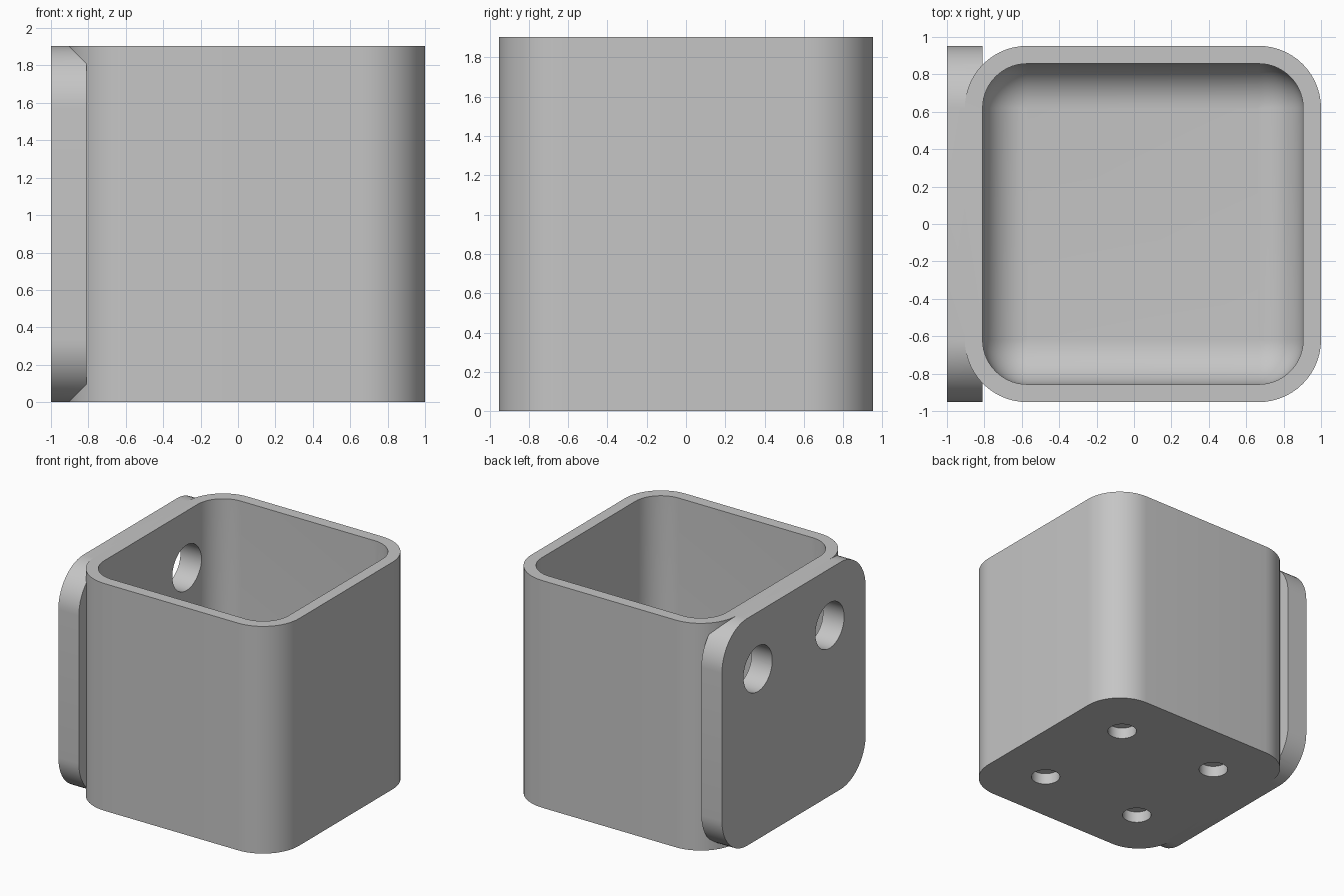
import bpy, bmesh
from math import sin, cos, pi, radians
from mathutils import Vector, Matrix

old = bpy.data.objects.get("Cube")
if old:
    bpy.data.objects.remove(old, do_unlink=True)

UNIT = 2 / 21                  # wall thickness
SIDE = 20 * UNIT               # outer width of the cup
HALF = SIDE / 2
MID_X = UNIT / 2               # the plate shifts the cup off centre
OUTER_R, INNER_R = 3.5 * UNIT, 2.5 * UNIT
FLOOR = 2 * UNIT

grey = bpy.data.materials.new("plain grey")
grey.use_nodes = True
colour = (0.56, 0.56, 0.56, 1)
grey.diffuse_color = colour
grey.node_tree.nodes["Principled BSDF"].inputs["Base Color"].default_value = colour


def rounded_square(half, r, steps=14):
    """Outline points of a square with round corners."""
    points = []
    for corner, (sx, sy) in enumerate([(1, 1), (-1, 1), (-1, -1), (1, -1)]):
        for i in range(steps + 1):
            a = (corner + i / steps) * pi / 2
            points.append((sx * (half - r) + r * cos(a), sy * (half - r) + r * sin(a)))
    return points


def loft(name, sections, matrix):
    """Solid through (half width, corner radius, height) sections."""
    bm = bmesh.new()
    rings = [[bm.verts.new((x, y, z)) for x, y in rounded_square(h, r)]
             for h, r, z in sections]
    n = len(rings[0])
    for low, high in zip(rings, rings[1:]):
        for i in range(n):
            j = (i + 1) % n
            bm.faces.new((low[i], low[j], high[j], high[i]))
    bm.faces.new(rings[0][::-1])
    bm.faces.new(rings[-1])
    return finish(name, bm, matrix)


def cylinder(name, radius, depth, matrix):
    bm = bmesh.new()
    bmesh.ops.create_cone(bm, cap_ends=True, segments=48, radius1=radius,
                          radius2=radius, depth=depth)
    return finish(name, bm, matrix)


def finish(name, bm, matrix):
    bm.transform(matrix)
    bmesh.ops.recalc_face_normals(bm, faces=bm.faces)
    mesh = bpy.data.meshes.new(name)
    bm.to_mesh(mesh)
    bm.free()
    mesh.materials.append(grey)
    obj = bpy.data.objects.new(name, mesh)
    bpy.context.collection.objects.link(obj)
    return obj


def combine(target, tool, operation):
    mod = target.modifiers.new(operation.title(), 'BOOLEAN')
    mod.operation, mod.solver, mod.object = operation, 'EXACT', tool
    bpy.context.view_layer.objects.active = target
    bpy.ops.object.modifier_apply(modifier=mod.name)
    bpy.data.objects.remove(tool, do_unlink=True)


# Cup body
cup = loft("cup_holder", [(HALF, OUTER_R, 0), (HALF, OUTER_R, SIDE)],
           Matrix.Translation((MID_X, 0, 0)))

# Mounting plate on the -x side, its outline turned into the y-z plane
along_x = Matrix.Rotation(pi / 2, 4, 'Y')
plate = loft("mounting_plate", [(HALF, OUTER_R, 0), (HALF, OUTER_R, 2 * UNIT)],
             Matrix.Translation((-1, 0, HALF)) @ along_x)
combine(cup, plate, 'UNION')

# Cavity with a rounded floor edge
inner = HALF - UNIT
sections = []
for i in range(13):
    a = i / 12 * pi / 2
    inset = INNER_R * (1 - sin(a))
    sections.append((inner - inset, max(INNER_R - inset, 0.003),
                     FLOOR + INNER_R * (1 - cos(a))))
sections.append((inner, INNER_R, SIDE + UNIT))
cavity = loft("cavity_cutter", sections, Matrix.Translation((MID_X, 0, 0)))
combine(cup, cavity, 'DIFFERENCE')

# Screw holes through the plate, blind holes under the floor
SPREAD = 5 * UNIT
for sy in (-1, 1):
    centre = Vector((-1 + UNIT, sy * SPREAD, HALF + SPREAD))
    hole = cylinder("screw_hole_cutter", 2 * UNIT, 4 * UNIT,
                    Matrix.Translation(centre) @ along_x)
    combine(cup, hole, 'DIFFERENCE')
    for sx in (-1, 1):
        hole = cylinder("foot_hole_cutter", 1.2 * UNIT, 2 * UNIT,
                        Matrix.Translation((MID_X + sx * SPREAD, sy * SPREAD, 0)))
        combine(cup, hole, 'DIFFERENCE')

# Smooth curves, sharp rims
bpy.ops.object.select_all(action='DESELECT')
cup.select_set(True)
bpy.context.view_layer.objects.active = cup
bpy.ops.object.shade_smooth_by_angle(angle=radians(30))
